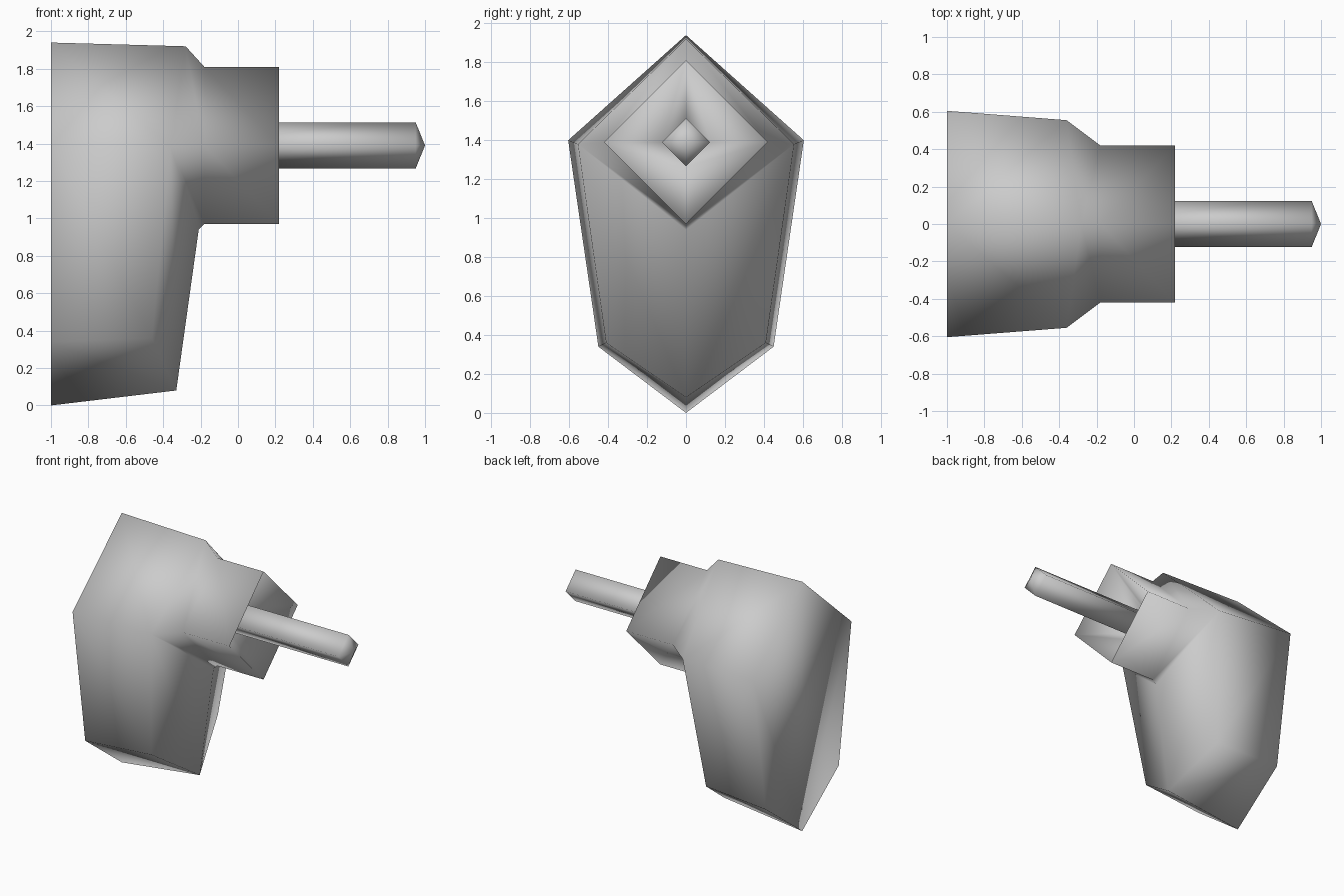
import bpy
import bmesh

cube = bpy.data.objects.get("Cube")
if cube:
    bpy.data.objects.remove(cube, do_unlink=True)

grey = bpy.data.materials.new("plain_grey")
grey.use_nodes = True
colour = (0.6, 0.6, 0.6, 1)
grey.diffuse_color = colour
grey.node_tree.nodes["Principled BSDF"].inputs["Base Color"].default_value = colour

AXIS_Z = 1.39  # height of the neck and pin axis


def diamond_half(x, r):
    """Top, side and bottom corner of a diamond section, +y half."""
    return [(x, 0, AXIS_Z + r), (x, r, AXIS_Z), (x, 0, AXIS_Z - r)]


def build(name, halves):
    """Mirror a +y half made of point lists across y and smooth it."""
    bm = bmesh.new()
    for points in halves:
        bm.faces.new([bm.verts.new(p) for p in points])
    bmesh.ops.mirror(bm, geom=bm.verts[:] + bm.edges[:] + bm.faces[:],
                     axis='Y', merge_dist=0.0001)
    bmesh.ops.remove_doubles(bm, verts=bm.verts[:], dist=0.0001)
    bmesh.ops.recalc_face_normals(bm, faces=bm.faces[:])
    for f in bm.faces:
        f.smooth = True
    mesh = bpy.data.meshes.new(name)
    bm.to_mesh(mesh)
    bm.free()
    mesh.materials.append(grey)
    obj = bpy.data.objects.new(name, mesh)
    bpy.context.collection.objects.link(obj)
    return obj


def loft(rings):
    """Quads between consecutive half sections."""
    return [(a[i], a[i + 1], b[i + 1], b[i])
            for a, b in zip(rings, rings[1:]) for i in range(len(a) - 1)]


# Housing: flat back, flared body, diamond neck with a sunken socket
back = [(-1, 0, 1.94), (-1, 0.605, 1.4), (-1, 0.45, 0.34), (-1, 0, 0)]
shoulder = [(-0.28, 0, 1.92), (-0.36, 0.555, 1.38),
            (-0.46, 0.41, 0.36), (-0.33, 0, 0.08)]
top, side, low, bottom = shoulder
throat = (-0.21, 0, 0.94)

faces = loft([back, shoulder])
faces += [(back[0], back[1], back[3]), (back[1], back[2], back[3])]
faces.append((side, low, bottom, throat))
socket_end = diamond_half(-0.08, 0.125)
faces += loft([[top, side, throat], diamond_half(-0.18, 0.42),
               diamond_half(0.22, 0.42), socket_end])
faces.append(socket_end)
build("housing", faces)

# Pin: square rod on its corner with a pointed tip
root = diamond_half(-0.1, 0.123)
end = diamond_half(0.95, 0.123)
tip = (1, 0, AXIS_Z)
build("pin", [root] + loft([root, end]) +
      [(end[0], end[1], tip), (end[1], end[2], tip)])
